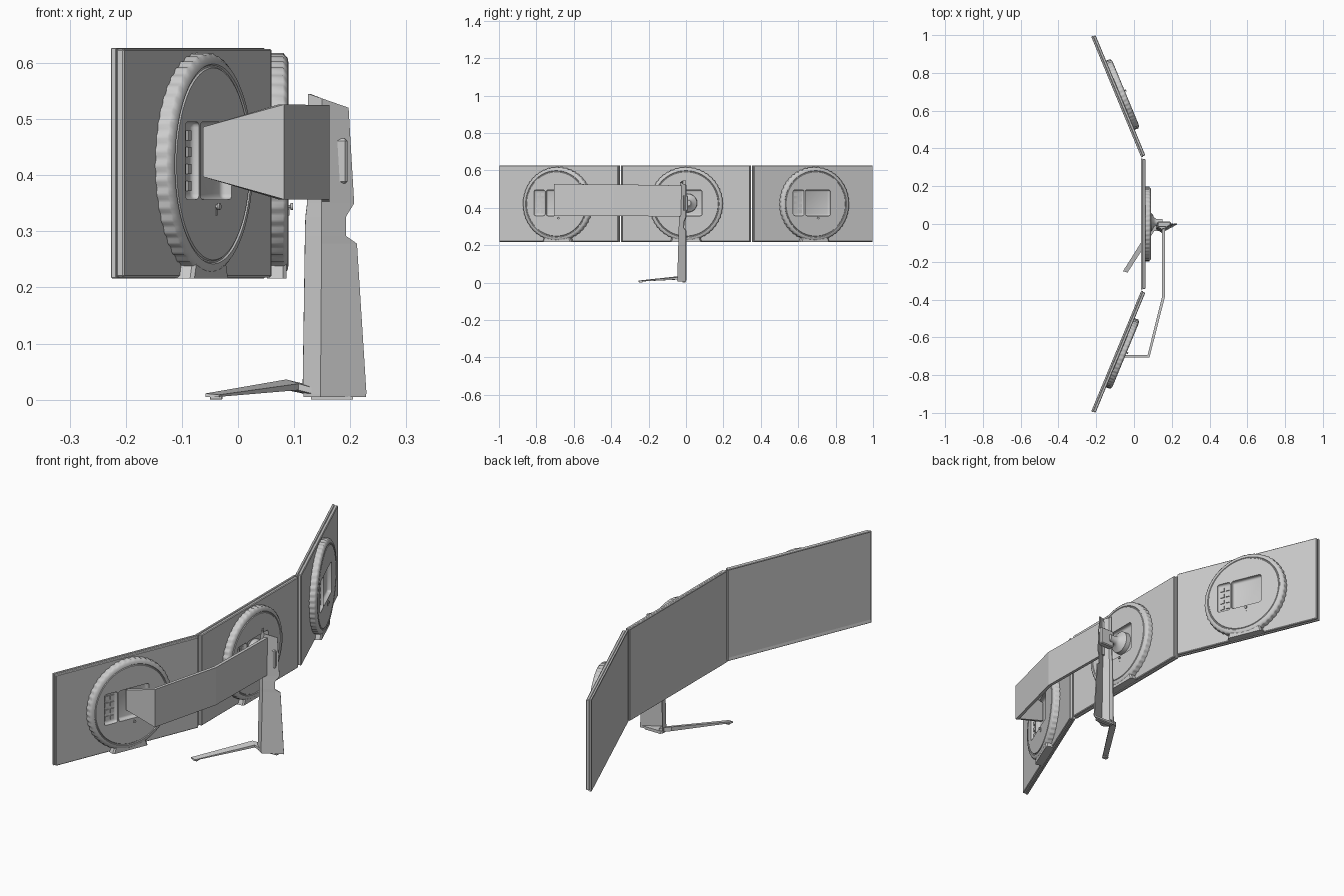
import bpy, bmesh
from math import sin, cos, pi, radians
from mathutils import Matrix, Vector

if "Cube" in bpy.data.objects:
    bpy.data.objects.remove(bpy.data.objects["Cube"])


def make(name, bm, angle=None):
    bmesh.ops.recalc_face_normals(bm, faces=bm.faces)
    me = bpy.data.meshes.new(name)
    bm.to_mesh(me)
    bm.free()
    if angle:
        me.shade_smooth()
        me.set_sharp_from_angle(angle=radians(angle))
    ob = bpy.data.objects.new(name, me)
    bpy.context.collection.objects.link(ob)
    return ob


def add_box(bm, lo, hi, bevel=0, seg=1):
    lo, hi = Vector(lo), Vector(hi)
    size = hi - lo
    m = Matrix.Translation((lo + hi) / 2) @ Matrix.Diagonal((*size, 1))
    vs = bmesh.ops.create_cube(bm, size=1, matrix=m)['verts']
    if bevel:
        es = list({e for v in vs for e in v.link_edges})
        bmesh.ops.bevel(bm, geom=es, offset=bevel, segments=seg, profile=0.5, affect='EDGES')


def boxes(name, items, bevel=0, seg=1):
    bm = bmesh.new()
    for lo, hi in items:
        add_box(bm, lo, hi, bevel, seg)
    return make(name, bm)


def loft(name, sections, ring=True, caps=True, angle=None):
    bm = bmesh.new()
    rows = [[bm.verts.new(p) for p in s] for s in sections]
    n = len(rows[0])
    for a, b in zip(rows, rows[1:]):
        for i in range(n if ring else n - 1):
            j = (i + 1) % n
            bm.faces.new((a[i], a[j], b[j], b[i]))
    if caps:
        bm.faces.new(rows[0])
        bm.faces.new(rows[-1])
    return make(name, bm, angle)


def lathe_x(name, profile, cy, cz, n, rib=0, ribbed_rows=0, angle=35):
    # rings around the x axis, optionally with notched outer rows
    secs = []
    for k, (r, x) in enumerate(profile):
        ring = []
        for i in range(n):
            rr = r - (rib if k < ribbed_rows and (i // 2) % 2 else 0)
            a = 2 * pi * i / n
            ring.append((x, cy + rr * cos(a), cz + rr * sin(a)))
        secs.append(ring)
    return loft(name, secs, angle=angle)


# Monitor, built in local space: x = toward the back, y = along the width
Z0, Z1, HALF, ZC = 0.216, 0.627, 0.3465, 0.42

bm = bmesh.new()
add_box(bm, (0, -HALF, Z0), (0.010, HALF, Z1), 0.0015)
front = min(bm.faces, key=lambda f: f.calc_center_median().x)
bmesh.ops.inset_region(bm, faces=[front], thickness=0.004)
for v in front.verts:
    v.co.x += 0.002
    if v.co.z < ZC:
        v.co.z += 0.010
frame = make("screen_frame", bm)
shell = boxes("back_shell", [((0.009, -HALF + .003, Z0 + .002), (0.024, HALF - .003, Z1 - .002))], 0.003)

# Round ribbed housing with cable and mount recesses
housing = lathe_x("round_housing", [(0.198, 0.016), (0.198, 0.044), (0.195, 0.047), (0.188, 0.053),
                                    (0.178, 0.054), (0.176, 0.051), (0.173, 0.051), (0.171, 0.054)],
                  0, ZC, 192, 0.003, 2)
cutter = boxes("recess_cutter", [((0.034, -0.060, 0.357), (0.09, 0.086, 0.495)),
                                 ((0.040, -0.130, 0.357), (0.09, -0.066, 0.495))], 0.010, 3)
cutter.hide_render = True
mod = housing.modifiers.new("recesses", 'BOOLEAN')
mod.object = cutter
mod.operation = 'DIFFERENCE'
mod.solver = 'EXACT'
bpy.context.view_layer.update()
cut_mesh = bpy.data.meshes.new_from_object(housing.evaluated_get(bpy.context.evaluated_depsgraph_get()))
housing.modifiers.clear()
housing.data = cut_mesh
cut_mesh.shade_smooth()
cut_mesh.set_sharp_from_angle(angle=radians(35))
bpy.data.objects.remove(cutter)

# Bottom tab, ports and control stick
tab = loft("bottom_tab", [[(x, -w, Z0), (x, w, Z0), (x, w - .012, 0.25), (x, -w + .012, 0.25)]
                          for x, w in ((0.016, 0.086), (0.044, 0.084), (0.050, 0.078))])
ports = boxes("ports", [((0.038, y, z), (0.044, y + 0.018, z + 0.018))
                        for y in (-0.120, -0.094) for z in (0.372, 0.402, 0.432, 0.462)])
stick = lathe_x("control_stick", [(0.003, 0.050), (0.003, 0.057), (0.006, 0.058), (0.006, 0.062)],
                0.013, 0.344, 12)
boxes_pin = boxes("stick_slot", [((0.05, 0.010, 0.328), (0.0555, 0.016, 0.340))])

# Three monitors, the outer two angled inward
parts = [frame, shell, housing, tab, ports, stick, boxes_pin]
TILT = radians(22.5)
places = [("centre", 0.036, 0, 0), ("left", -0.094, -0.6725, -TILT), ("right", -0.094, 0.6725, TILT)]
for side, x, y, a in places:
    m = Matrix.Translation((x, y, 0)) @ Matrix.Rotation(a, 4, 'Z')
    for p in parts:
        ob = p if side == "right" else bpy.data.objects.new(p.name, p.data)
        if ob is not p:
            bpy.context.collection.objects.link(ob)
        base = p.data.name.split(".")[0] if p is not housing else "round_housing"
        ob.name = side + "_" + base.replace("right_", "")
        ob.matrix_world = m

# Side arm: folded flat bar, tapering into the left monitor
T = 0.007
arm = [((0.163, -0.020), (0.149, -0.020), 0.352, 0.519),
       ((0.163, -0.388), (0.149, -0.384), 0.357, 0.525),
       ((0.082, -0.707), (0.072, -0.693), 0.357, 0.526),
       ((-0.062, -0.707), (-0.062, -0.693), 0.397, 0.486)]
loft("side_arm", [[(*o, lo), (*i, lo), (*i, hi), (*o, hi)] for o, i, lo, hi in arm])

# Post: open half shell with a cable notch in the rear ridge
levels = [  # z, front x, crease x, crease y, back x, notch x, top slope
    (0.010, 0.117, 0.147, -0.045, 0.228, 0.228, 0),
    (0.278, 0.121, 0.149, -0.037, 0.211, 0.211, 0),
    (0.292, 0.121, 0.149, -0.037, 0.210, 0.191, 0),
    (0.325, 0.122, 0.149, -0.036, 0.208, 0.191, 0),
    (0.350, 0.125, 0.149, -0.035, 0.206, 0.206, 0),
    (0.545, 0.127, 0.150, -0.029, 0.196, 0.196, 0.36)]
secs = []
for z, fx, cx, cy, bx, nx, s in levels:
    t = (nx - cx) / (bx - cx)
    pts = [(fx, 0), (fx, cy * 0.55), (cx, cy), (nx, cy * (1 - t))]
    secs.append([(x, y, z - s * (x - fx)) for x, y in pts])
post = loft("post", secs, ring=False, caps=False)
mod = post.modifiers.new("thickness", 'SOLIDIFY')
mod.thickness = 0.004
mod.offset = 0

# Post base plate and rubber pads
loft("post_base", [[(0.117, 0, z), (0.117, -0.025, z), (0.147, -0.045, z), (0.228, 0, z)]
                   for z in (0.005, 0.014)])
boxes("base_pad", [((0.13, -0.018, 0), (0.205, -0.002, 0.006))])

# Mount hub between post and centre monitor
lathe_x("mount_hub", [(0.050, 0.066), (0.049, 0.092), (0.042, 0.098), (0.025, 0.106),
                      (0.017, 0.118), (0.017, 0.150)], 0.010, 0.425, 40)
boxes("hub_bracket", [((0.125, -0.016, 0.385), (0.195, 0.012, 0.465))], 0.004)

# Foot: ridged bar rising to a knee next to the post
foot = [((-0.058, -0.250), (-0.034, -0.257), 0.005, 0.011),
        ((0.086, -0.020), (0.108, -0.036), 0.017, 0.036),
        ((0.135, 0.000), (0.147, -0.036), 0.007, 0.024)]
loft("foot", [[(*l, lo), (*r, lo), (*r, lo + (hi - lo) * 0.6), (*l, hi)] for l, r, lo, hi in foot])
boxes("foot_pad", [((-0.050, -0.252, 0), (-0.028, -0.232, 0.007))], 0.001)
